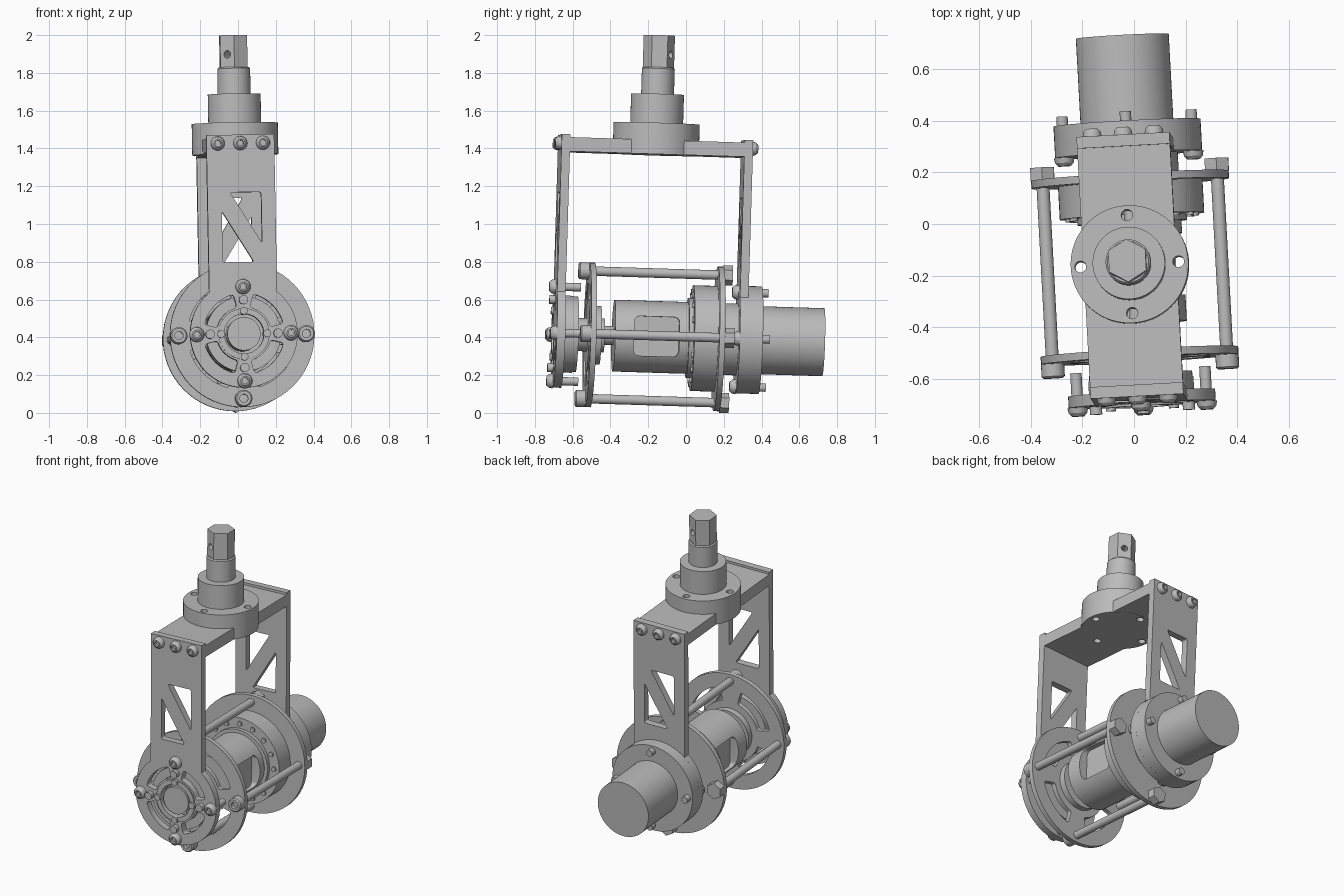
import bpy, bmesh
from math import pi, cos, sin, acos, radians
from mathutils import Matrix, Vector

if "Cube" in bpy.data.objects:
    bpy.data.objects.remove(bpy.data.objects["Cube"])

metal = bpy.data.materials.new("grey metal")
metal.use_nodes = True
metal.diffuse_color = (0.5, 0.5, 0.5, 1)
metal.node_tree.nodes["Principled BSDF"].inputs["Base Color"].default_value = (0.5, 0.5, 0.5, 1)

# Whole assembly leans slightly; parts are built with the motor axis on local y
PLACE = (Matrix.Translation((-0.006, 0, 0.397)) @ Matrix.Rotation(radians(3.1), 4, 'Z')
         @ Matrix.Rotation(radians(-1.8), 4, 'X') @ Matrix.Rotation(radians(-1), 4, 'Y'))
parts = []


def finish(name, bm):
    bmesh.ops.remove_doubles(bm, verts=bm.verts, dist=1e-5)
    bmesh.ops.recalc_face_normals(bm, faces=bm.faces)
    mesh = bpy.data.meshes.new(name)
    bm.to_mesh(mesh)
    bm.free()
    mesh.materials.append(metal)
    ob = bpy.data.objects.new(name, mesh)
    bpy.context.collection.objects.link(ob)
    parts.append(ob)
    return ob


def lathe(name, profile, at=(0, 0, 0), axis='Y', segs=64, closed=False):
    """Spin (radius, along) points about an axis."""
    bm = bmesh.new()
    up = axis == 'Z'
    vs = [bm.verts.new((r, 0, t) if up else (r, t, 0)) for r, t in profile]
    edges = [bm.edges.new(p) for p in zip(vs, vs[1:])]
    if closed:
        edges.append(bm.edges.new((vs[-1], vs[0])))
    start = Matrix.Rotation(pi / 6, 3, axis)
    bmesh.ops.rotate(bm, verts=vs, matrix=start, cent=(0, 0, 0))
    bmesh.ops.spin(bm, geom=vs + edges, cent=(0, 0, 0), axis=(0, 0, 1) if up else (0, 1, 0),
                   angle=2 * pi, steps=segs)
    bmesh.ops.translate(bm, verts=bm.verts, vec=at)
    return finish(name, bm)


def rod(name, r, a, b, x=0, z=0, segs=64):
    return lathe(name, [(0, a), (r, a), (r, b), (0, b)], (x, 0, z), segs=segs)


def tube(name, r, hole, a, b):
    return lathe(name, [(hole, a), (r, a), (r, b), (hole, b)], closed=True)


def prism(name, outline, a, b, rounding=0):
    """Extrude an (x, z) outline along y, optionally rounding its corners."""
    bm = bmesh.new()
    face = bm.faces.new([bm.verts.new((x, a, z)) for x, z in outline])
    new = bmesh.ops.extrude_face_region(bm, geom=[face])["geom"]
    bmesh.ops.translate(bm, verts=[v for v in new if isinstance(v, bmesh.types.BMVert)],
                        vec=(0, b - a, 0))
    bmesh.ops.recalc_face_normals(bm, faces=bm.faces)
    if rounding:
        sharp = [e for e in bm.edges if abs(e.verts[0].co.y - e.verts[1].co.y) > 1e-4
                 and e.calc_face_angle(0) > 0.5]
        bmesh.ops.bevel(bm, geom=sharp, offset=rounding, segments=4, profile=0.5, affect='EDGES')
    return finish(name, bm)


def cut(ob, *cutters):
    for c in cutters:
        mod = ob.modifiers.new("cut", 'BOOLEAN')
        mod.operation, mod.solver, mod.object = 'DIFFERENCE', 'EXACT', c
        with bpy.context.temp_override(object=ob, active_object=ob):
            bpy.ops.object.modifier_apply(modifier=mod.name)
        parts.remove(c)
        bpy.data.objects.remove(c)


def arc(r, a, b, n=24):
    return [(r * cos(radians(a + (b - a) * i / n)), r * sin(radians(a + (b - a) * i / n)))
            for i in range(n + 1)]


def slots(r0, r1, half, a, b):
    return [prism("slot_cutter", arc(r1, m - half, m + half, 12) + arc(r0, m + half, m - half, 12),
                  a, b, 0.015) for m in (45, 135, 225, 315)]


def ring_of(count, r):
    return [(r * cos(2 * pi * i / count), r * sin(2 * pi * i / count)) for i in range(count)]


def screw(name, x, z, face, tip, r=0.037, tall=0.03):
    """Button-head screw with a socket; the head sits on 'face', pointing away from tip."""
    d = 1 if tip > face else -1
    top = face - d * tall
    lathe(name, [(0, face - d * tall * .4), (r * .4, face - d * tall * .4), (r * .4, top),
                 (r * .6, top), (r * .9, top + d * tall * .4), (r, face), (r * .55, face),
                 (r * .55, tip), (0, tip)], (x, 0, z), segs=24)


# Fork arms: strap and round end, with two triangular windows
def arm(name, a, b, side):
    t = math_deg = acos(0.18 / 0.285) * 180 / pi
    ob = prism(name, [(-0.18, 1.055)] + arc(0.285, 180 - t, 360 + t, 64) + [(0.18, 1.055)], a, b)
    tri = [(-0.06, 0.75), (0.105, 0.75), (0.105, 0.48)]
    for flip in (1, -1):
        pts = [(side * flip * x, 0.565 + flip * (z - 0.565)) for x, z in tri]
        cut(ob, prism("window_cutter", pts, a - 0.05, b + 0.05, 0.012))
    return ob


front_arm = arm("front_arm", -0.70, -0.655, 1)
cut(front_arm, rod("hole_cutter", 0.11, -0.8, -0.6), *slots(0.145, 0.215, 31, -0.8, -0.6))
arm("back_arm", 0.27, 0.315, -1)
for x in (-0.12, 0, 0.12):
    screw("front_arm_screw", x, 1.01, -0.70, -0.64)
    screw("back_arm_screw", x, 1.01, 0.315, 0.26)

# Crossbar with a flange through its middle
STEM_Y = -0.19
bar = prism("crossbar", [(-0.18, 0.965), (0.18, 0.965), (0.18, 1.04), (-0.18, 1.04)], -0.656, 0.271)
flange = lathe("stem_flange", [(0, 0.964), (0.228, 0.964), (0.228, 1.13), (0, 1.13)],
               (0, STEM_Y, 0), 'Z')
for target in (bar, flange):
    for x, y in ring_of(4, 0.19):
        cut(target, lathe("hole_cutter", [(0, 0.9), (0.022, 0.9), (0.022, 1.2), (0, 1.2)],
                          (x, STEM_Y + y, 0), 'Z', 20))

# Stem: hub, neck and drilled hexagon
lathe("stem_hub", [(0, 1.12), (0.14, 1.12), (0.14, 1.285), (0.087, 1.285), (0.087, 1.42),
                   (0.08, 1.427), (0, 1.427)], (0, STEM_Y, 0), 'Z')
hexagon = lathe("stem_hexagon", [(0, 1.42), (0.083, 1.42), (0.083, 1.597), (0, 1.597)],
                (0, STEM_Y, 0), 'Z', 6)
drill = rod("hole_cutter", 0.02, -0.2, 0.2, segs=20)
drill.data.transform(Matrix.Translation((0, STEM_Y, 1.495)) @ Matrix.Rotation(radians(-30), 4, 'Z'))
cut(hexagon, drill)

# Front bearing and its fixings
tube("front_bearing_ring", 0.2, 0.115, -0.656, -0.58)
tube("front_lip", 0.135, 0.105, -0.708, -0.65)
rod("front_shaft", 0.088, -0.70, -0.46)
for x, z in ring_of(4, 0.25):
    screw("front_plate_screw", x, z, -0.70, -0.565, 0.04, 0.033)
    screw("back_plate_screw", x, z, 0.27, 0.43, 0.04, 0.033)
for x, z in ring_of(4, 0.18):
    rod("front_pin", 0.024, -0.73, -0.6, x, z, 20)
for x, z in ring_of(4, 0.122):
    rod("front_inner_pin", 0.02, -0.72, -0.6, x, z, 20)

# Cage: two discs joined by four tie rods
front_disc = tube("front_cage_disc", 0.383, 0.08, -0.525, -0.495)
cut(front_disc, *slots(0.2, 0.29, 30, -0.6, -0.4))
rod("back_cage_disc", 0.383, 0.157, 0.187)
for x, z in ring_of(4, 0.338):
    rod("tie_rod", 0.025, -0.53, 0.21, x, z, 24)
    lathe("tie_rod_head", [(0, -0.555), (0.022, -0.555), (0.022, -0.58), (0.038, -0.58),
                           (0.045, -0.573), (0.045, -0.525), (0, -0.525)], (x, 0, z), segs=24)
    rod("tie_rod_nut", 0.053, 0.187, 0.237, x, z, 6)

# Drive body along the axis
lathe("front_boss", [(0, -0.496), (0.155, -0.496), (0.155, -0.455), (0.09, -0.455),
                     (0.09, -0.435), (0.05, -0.435), (0.05, -0.38), (0, -0.38)])
body = rod("drive_body", 0.19, -0.385, 0.04)
for s in (-1, 1):
    pocket = prism("window_cutter", [(-0.03, -0.105), (0.2, -0.105), (0.2, 0.105), (-0.03, 0.105)],
                   -0.12, 0.12)
    bm = bmesh.new()
    bm.from_mesh(pocket.data)
    bmesh.ops.bevel(bm, geom=[e for e in bm.edges if abs(e.verts[0].co.x - e.verts[1].co.x) > 0.1],
                    offset=0.03, segments=5, profile=0.5, affect='EDGES')
    bm.to_mesh(pocket.data)
    bm.free()
    pocket.data.transform(Matrix.Translation((s * 0.16, -0.165, 0)) @ Matrix.Rotation(pi * (s < 0), 4, 'Z'))
    cut(body, pocket)
rod("body_collar", 0.212, 0.005, 0.04)
rod("gear_ring", 0.28, 0.03, 0.158)
for x, z in ring_of(16, 0.243):
    rod("gear_ring_screw", 0.016, 0.02, 0.04, x, z, 12)
rod("rear_spacer", 0.19, 0.18, 0.275)
rod("motor_flange", 0.285, 0.314, 0.393)
rod("motor_can", 0.18, 0.39, 0.728)

# Smooth shading with sharp edges, then set the lean
bpy.ops.object.select_all(action='DESELECT')
for ob in parts:
    ob.select_set(True)
bpy.context.view_layer.objects.active = parts[0]
bpy.ops.object.shade_smooth_by_angle(angle=radians(30))
for ob in parts:
    ob.matrix_world = PLACE
